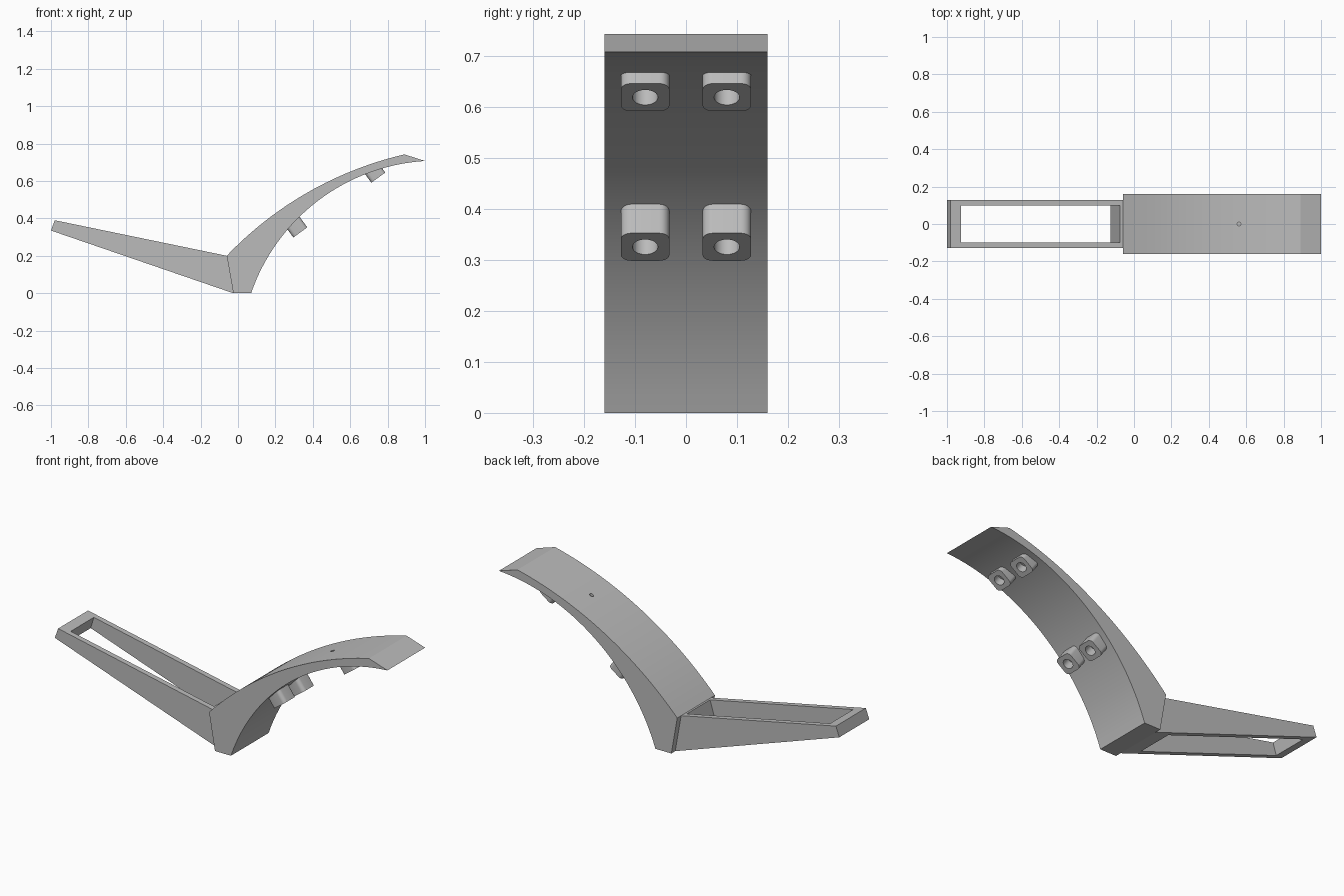
import bpy, bmesh, math
from mathutils import Matrix, Vector

cube = bpy.data.objects.get("Cube")
if cube:
    bpy.data.objects.remove(cube, do_unlink=True)

grey = bpy.data.materials.new("plain_grey")
grey.use_nodes = True
GREY = (0.5, 0.5, 0.5, 1)
grey.diffuse_color = GREY
grey.node_tree.nodes["Principled BSDF"].inputs["Base Color"].default_value = GREY


def make(name, bm, matrix=Matrix()):
    bmesh.ops.recalc_face_normals(bm, faces=bm.faces)
    mesh = bpy.data.meshes.new(name)
    bm.to_mesh(mesh)
    bm.free()
    mesh.materials.append(grey)
    obj = bpy.data.objects.new(name, mesh)
    obj.matrix_world = matrix
    bpy.context.collection.objects.link(obj)
    return obj


def prism(name, outline, half_width):
    """Side outline in x, z pulled across y."""
    bm = bmesh.new()
    face = bm.faces.new([bm.verts.new((x, -half_width, z)) for x, z in outline])
    side = bmesh.ops.extrude_face_region(bm, geom=[face])["geom"]
    verts = [v for v in side if isinstance(v, bmesh.types.BMVert)]
    bmesh.ops.translate(bm, verts=verts, vec=(0, 2 * half_width, 0))
    return make(name, bm)


def cylinder(name, radius, depth, matrix):
    bm = bmesh.new()
    bmesh.ops.create_cone(bm, cap_ends=True, segments=32, radius1=radius,
                          radius2=radius, depth=depth)
    return make(name, bm, matrix)


def cut(obj, cutter):
    cutter.hide_render = True
    mod = obj.modifiers.new("cut", "BOOLEAN")
    mod.operation = "DIFFERENCE"
    mod.solver = "EXACT"
    mod.object = cutter
    bpy.context.view_layer.objects.active = obj
    bpy.ops.object.modifier_apply(modifier=mod.name)
    bpy.data.objects.remove(cutter, do_unlink=True)


def arc(start, end, sagitta, steps=32):
    """Arc bulging to the left of start -> end."""
    a, b = Vector(start), Vector(end)
    chord = b - a
    normal = Vector((-chord.y, chord.x)).normalized()
    radius = chord.length ** 2 / (8 * sagitta) + sagitta / 2
    centre = (a + b) / 2 + normal * (sagitta - radius)
    half = math.asin(chord.length / 2 / radius)
    along = chord.normalized()
    points = []
    for i in range(steps + 1):
        t = half * (2 * i / steps - 1)
        points.append(tuple(centre + radius * (along * math.sin(t) + normal * math.cos(t))))
    return points


# Curved blade with a pointed tip
JOINT_TOP, JOINT_FOOT = (-0.06, 0.2), (-0.025, 0)
lower = arc((0.07, 0), (1, 0.707), 0.177)
upper = arc(JOINT_TOP, (0.89, 0.742), 0.08)
blade = prism("curved_blade", [JOINT_FOOT] + lower + upper[::-1], 0.16)

# Small pinhole in the top of the blade
pin = min(upper, key=lambda p: abs(p[0] - 0.575))
cut(blade, cylinder("pin_cutter", 0.01, 0.04, Matrix.Translation((pin[0], 0, pin[1]))))

# Tapered arm with a long slot through it
arm = prism("slotted_arm", [JOINT_TOP, (-0.98, 0.39), (-1, 0.335), JOINT_FOOT], 0.127)
LEAN = 0.3  # slot ends lean outwards towards the bottom


def slot_point(x, z, z_ref):
    return (x + LEAN * (z - z_ref), z)


slot = [slot_point(-0.075, -0.1, 0.2), slot_point(-0.075, 0.6, 0.2),
        slot_point(-0.925, 0.6, 0.38), slot_point(-0.925, -0.1, 0.38)]
cut(arm, prism("slot_cutter", slot, 0.098))

# Two pairs of rounded lugs with sockets under the blade
tilt = Matrix.Rotation(math.radians(144), 4, "Y")


def lug(name, x, y, z, length):
    bm = bmesh.new()
    bmesh.ops.create_cube(bm, size=1)
    bmesh.ops.scale(bm, vec=(0.092, 0.095, length), verts=bm.verts)
    uprights = [e for e in bm.edges if abs(e.verts[0].co.z - e.verts[1].co.z) > 0.01]
    bmesh.ops.bevel(bm, geom=uprights, offset=0.02, segments=6, profile=0.5,
                    affect="EDGES")
    bmesh.ops.translate(bm, vec=(0, 0, -length / 2), verts=bm.verts)
    place = Matrix.Translation((x, y, z)) @ tilt
    obj = make(name, bm, place)
    bpy.context.view_layer.update()
    cut(obj, cylinder("socket_cutter", 0.025, 0.1, place))
    return obj


parts = [blade, arm]
for side, y in (("left", 0.08), ("right", -0.08)):
    parts.append(lug("lower_lug_" + side, 0.333, y, 0.325, 0.09))
    parts.append(lug("upper_lug_" + side, 0.75, y, 0.618, 0.064))

# Smooth curves, sharp edges
bpy.ops.object.select_all(action="DESELECT")
for part in parts:
    part.select_set(True)
bpy.context.view_layer.objects.active = blade
bpy.ops.object.shade_smooth_by_angle(angle=math.radians(25))
